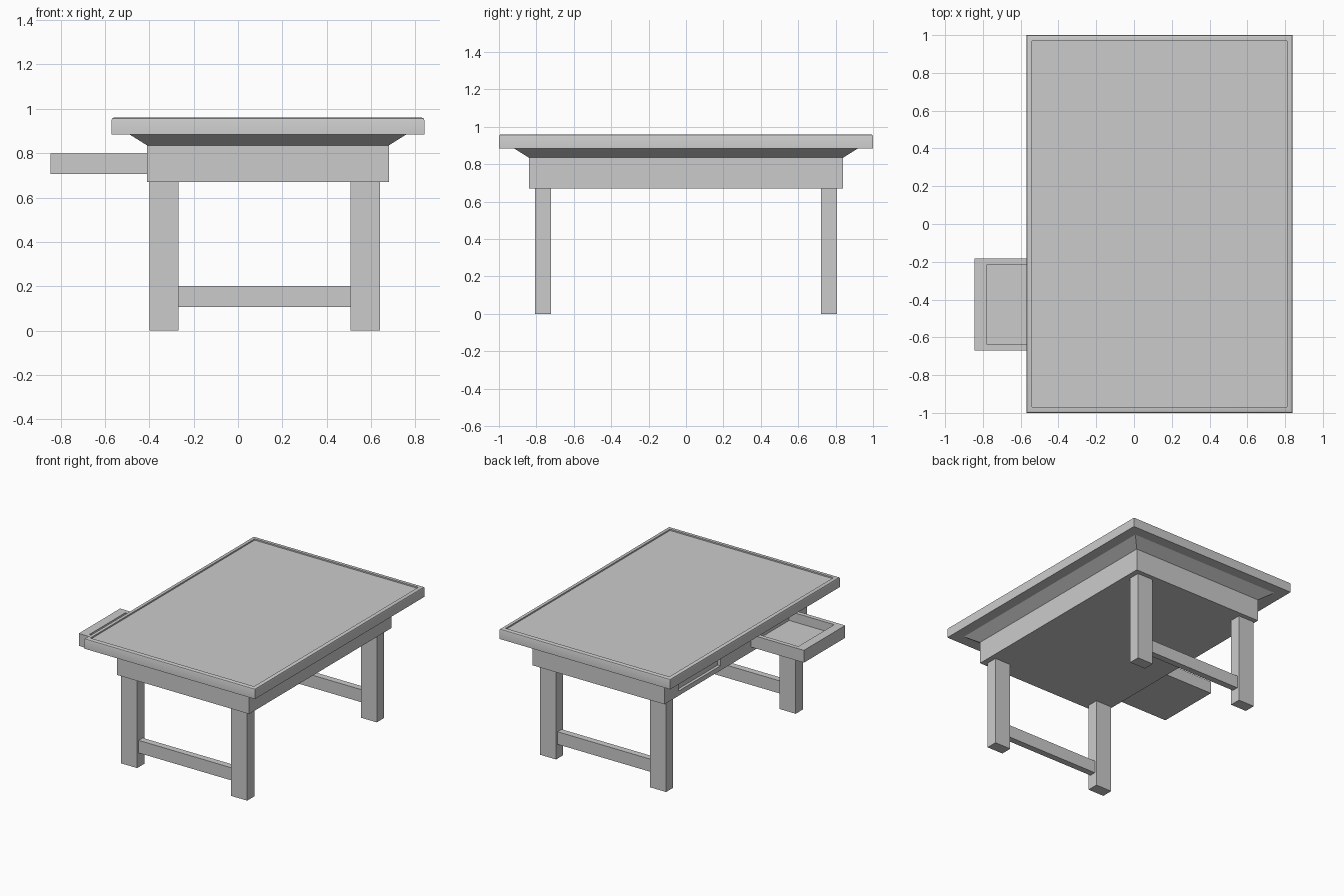
import bpy, bmesh
from math import radians

if "Cube" in bpy.data.objects:
    bpy.data.objects.remove(bpy.data.objects["Cube"])

CX = 0.135  # table centre in x (the open drawer sticks out to -x)


def finish(name, bm):
    bmesh.ops.recalc_face_normals(bm, faces=bm.faces)
    mesh = bpy.data.meshes.new(name)
    bm.to_mesh(mesh)
    bm.free()
    obj = bpy.data.objects.new(name, mesh)
    bpy.context.collection.objects.link(obj)
    return obj


def loft(name, rings, cx, cy):
    """Closed solid from stacked rectangles (half x, half y, z)."""
    bm = bmesh.new()
    loops = [[bm.verts.new((cx + sx * hx, cy + sy * hy, z))
              for sx, sy in ((-1, -1), (1, -1), (1, 1), (-1, 1))] for hx, hy, z in rings]
    for a, b in zip(loops, loops[1:]):
        for i in range(4):
            j = (i + 1) % 4
            bm.faces.new((a[i], a[j], b[j], b[i]))
    bm.faces.new(loops[0][::-1])
    bm.faces.new(loops[-1])
    return finish(name, bm)


def box(name, x, y, z):
    hx, hy = (x[1] - x[0]) / 2, (y[1] - y[0]) / 2
    return loft(name, [(hx, hy, z[0]), (hx, hy, z[1])], sum(x) / 2, sum(y) / 2)


def cut(obj, cutter):
    cutter.hide_render = True
    cutter.hide_set(True)
    mod = obj.modifiers.new("cut", 'BOOLEAN')
    mod.operation = 'DIFFERENCE'
    mod.solver = 'EXACT'
    mod.object = cutter


# Tabletop: sloped moulding, slab, eased top edge, sunken panel
top = loft("tabletop", [
    (0.545, 0.84, 0.835), (0.625, 0.92, 0.885), (0.705, 1.0, 0.885),
    (0.705, 1.0, 0.95), (0.702, 0.997, 0.957), (0.695, 0.99, 0.96),
    (0.675, 0.968, 0.96), (0.675, 0.968, 0.95)], CX, 0)
bpy.context.view_layer.objects.active = top
top.select_set(True)
bpy.ops.object.shade_smooth_by_angle(angle=radians(30))
top.select_set(False)

# Apron with two drawer pockets on the -x side
apron = box("apron", (-0.41, 0.68), (-0.84, 0.84), (0.67, 0.835))
for side, s in (("front", -1), ("back", 1)):
    y = sorted((s * 0.18, s * 0.672))
    cut(apron, box(side + "_pocket_cutter", (-0.5, 0.10), y, (0.705, 0.80)))

# Drawers: front one pulled out, back one pushed in
for name, x0, s in (("open_drawer", -0.845, -1), ("closed_drawer", -0.39, 1)):
    y0, y1 = sorted((s * 0.183, s * 0.67))
    x1 = x0 + 0.47
    drawer = box(name, (x0, x1), (y0, y1), (0.706, 0.798))
    cut(drawer, box(name + "_cutter", (x0 + 0.068, x1 - 0.03),
                    (y0 + 0.032, y1 - 0.032), (0.73, 0.9)))

# Legs and a stretcher at each end
for end, s in (("front", -1), ("back", 1)):
    y = sorted((s * 0.722, s * 0.806))
    box(end + "_left_leg", (-0.40, -0.268), y, (0, 0.67))
    box(end + "_right_leg", (0.508, 0.64), y, (0, 0.67))
    box(end + "_stretcher", (-0.268, 0.508), sorted((s * 0.74, s * 0.788)), (0.106, 0.20))
